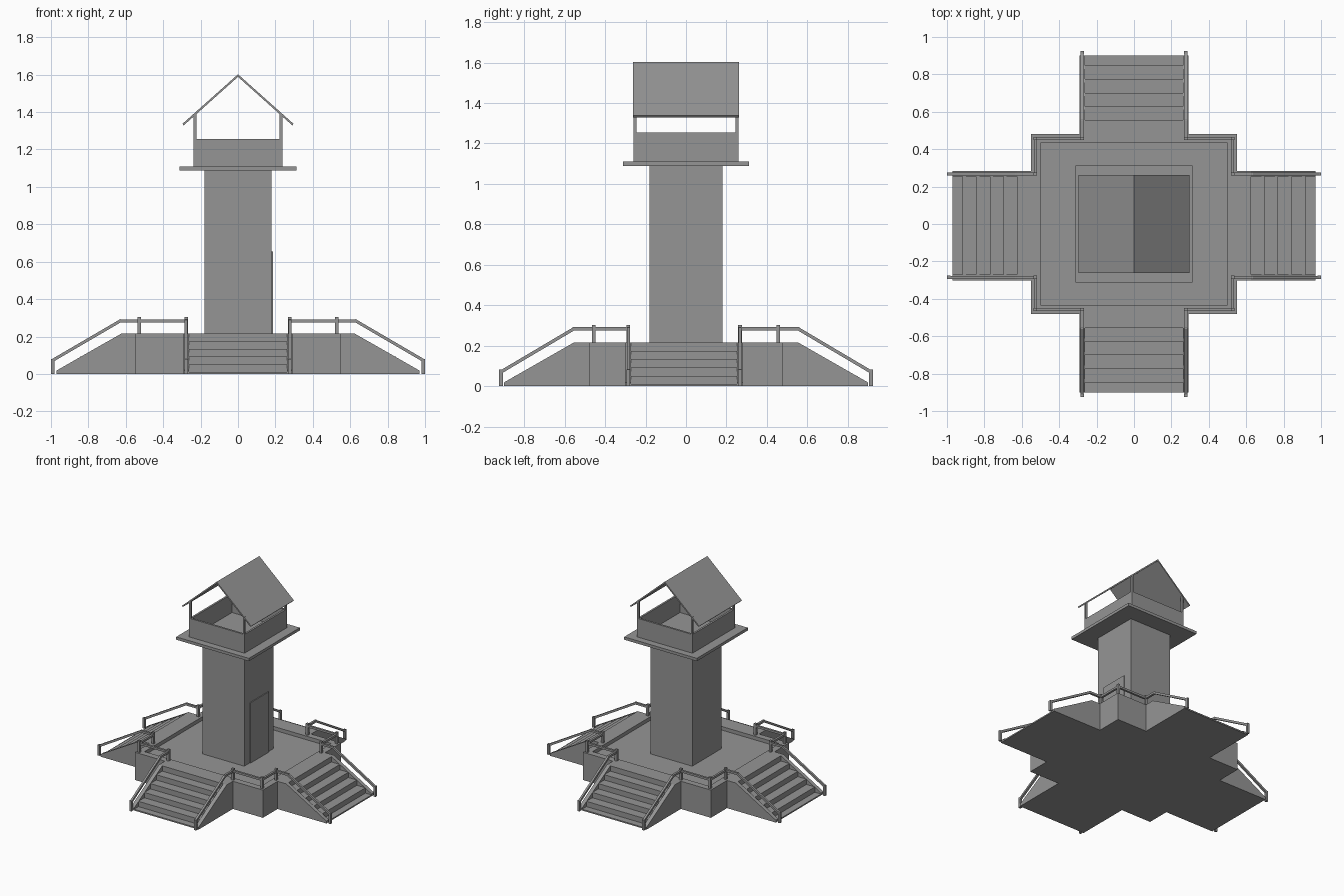
import bpy, bmesh
from mathutils import Vector

if "Cube" in bpy.data.objects:
    bpy.data.objects.remove(bpy.data.objects["Cube"])

TOP = 0.215      # platform rim height
FLOOR = 0.187    # recessed platform floor
PX, PY = 0.55, 0.48   # platform half sizes
OFF = -0.009     # slight offset of the side stairs along y

grey = bpy.data.materials.new("dark_grey")
grey.diffuse_color = (0.3, 0.3, 0.3, 1)
grey.use_nodes = True
grey.node_tree.nodes["Principled BSDF"].inputs["Base Color"].default_value = grey.diffuse_color


def finish(name, bm):
    bmesh.ops.recalc_face_normals(bm, faces=bm.faces)
    me = bpy.data.meshes.new(name)
    bm.to_mesh(me)
    bm.free()
    me.materials.append(grey)
    ob = bpy.data.objects.new(name, me)
    bpy.context.collection.objects.link(ob)
    return ob


def add_box(bm, x0, x1, y0, y1, z0, z1):
    vs = bmesh.ops.create_cube(bm, size=1)["verts"]
    for v in vs:
        v.co = Vector((x1 if v.co.x > 0 else x0, y1 if v.co.y > 0 else y0, z1 if v.co.z > 0 else z0))


def box(name, *dims):
    bm = bmesh.new()
    add_box(bm, *dims)
    return finish(name, bm)


def add_prism(bm, pts, place, w0, w1):
    """Extrude a (d, z) profile from w0 to w1, mapped to 3D by place(d, w, z)."""
    a = [bm.verts.new(place(d, w0, z)) for d, z in pts]
    b = [bm.verts.new(place(d, w1, z)) for d, z in pts]
    bm.faces.new(a)
    bm.faces.new(b[::-1])
    n = len(pts)
    for i in range(n):
        j = (i + 1) % n
        bm.faces.new((a[i], b[i], b[j], a[j]))


def add_beam(bm, p, q, r=0.008):
    """Square bar between two points."""
    p, q = Vector(p), Vector(q)
    u = (q - p).normalized()
    side = u.cross(Vector((0, 0, 1))).normalized()
    up = side.cross(u)
    p, q = p - u * r * 0.8, q + u * r * 0.8
    a, b = [[bm.verts.new(c + side * i * r + up * j * r)
             for i, j in ((-1, -1), (1, -1), (1, 1), (-1, 1))] for c in (p, q)]
    bm.faces.new(a)
    bm.faces.new(b[::-1])
    for i in range(4):
        j = (i + 1) % 4
        bm.faces.new((a[i], b[i], b[j], a[j]))


# platform: a solid block with its floor pushed down inside a rim
bm = bmesh.new()
add_box(bm, -PX, PX, -PY, PY, 0, TOP)
top = max(bm.faces, key=lambda f: f.calc_center_median().z)
inner = bmesh.ops.extrude_discrete_faces(bm, faces=[])["faces"]
bmesh.ops.inset_individual(bm, faces=[top], thickness=0.05)
for v in top.verts:
    v.co = Vector((0.5 if v.co.x > 0 else -0.5, 0.432 if v.co.y > 0 else -0.432, TOP))
low = bmesh.ops.inset_individual(bm, faces=[top], thickness=0.0)
for v in top.verts:
    v.co.z = FLOOR
finish("platform", bm)

# four stairs with sloping side walls
places = {
    "front": (PY, lambda d, w, z: (w, -d, z)),
    "back": (PY, lambda d, w, z: (w, d, z)),
    "right": (PX, lambda d, w, z: (d, w + OFF, z)),
    "left": (PX, lambda d, w, z: (-d, w + OFF, z)),
}
for side, (s, place) in places.items():
    steps = [(s, 0), (s, TOP)]
    for i in range(5):
        d = s + 0.075 + i * 0.073
        steps += [(d, TOP - i * 0.041), (d, TOP - (i + 1) * 0.041)]
    steps += [(s + 0.42, 0.01), (s + 0.42, 0)]
    bm = bmesh.new()
    add_prism(bm, steps, place, -0.262, 0.262)
    finish(side + "_steps", bm)

    wall = [(s, 0), (s, TOP), (s + 0.075, TOP), (s + 0.42, 0.018), (s + 0.42, 0)]
    bm = bmesh.new()
    for w0, w1 in ((-0.292, -0.262), (0.262, 0.292)):
        add_prism(bm, wall, place, w0, w1)
    finish(side + "_stair_walls", bm)

# handrails: one run per corner, from one stair foot around to the next
RZ = 0.283
for sx in (-1, 1):
    for sy in (-1, 1):
        ax, ay = sx * 0.277, sy * 0.276 + OFF
        cx, cy = sx * 0.527, sy * 0.457
        path = [(ax, sy * 0.91, 0.073), (ax, sy * 0.555, RZ), (ax, cy, RZ), (cx, cy, RZ),
                (cx, ay, RZ), (sx * 0.63, ay, RZ), (sx * 0.99, ay, 0.073)]
        bm = bmesh.new()
        for p, q in zip(path, path[1:]):
            add_beam(bm, p, q)
        for x, y, z0, z1 in ((ax, sy * 0.915, 0, 0.081), (sx * 0.991, ay, 0, 0.081),
                             (ax, cy, TOP, 0.303), (cx, cy, TOP, 0.303), (cx, ay, TOP, 0.303)):
            add_box(bm, x - 0.009, x + 0.009, y - 0.009, y + 0.009, z0, z1)
        label = ("left", "right")[sx > 0] + ("_front", "_back")[sy > 0]
        finish(label + "_handrail", bm)

# tower shaft, door and lookout deck
box("tower_shaft", -0.18, 0.18, -0.18, 0.18, FLOOR, 1.09)
box("tower_door", 0.17, 0.187, -0.112, 0.112, FLOOR, 0.655)
box("lookout_deck", -0.312, 0.312, -0.312, 0.312, 1.088, 1.11)

# open parapet
X, Y, T = 0.238, 0.26, 0.015
bm = bmesh.new()
for s in (-1, 1):
    add_box(bm, *sorted((s * X, s * (X - T))), -Y, Y, 1.11, 1.255)
    add_box(bm, -X + T, X - T, *sorted((s * Y, s * (Y - T))), 1.11, 1.255)
finish("parapet", bm)

# roof posts
bm = bmesh.new()
for sx in (-1, 1):
    for sy in (-1, 1):
        add_box(bm, *sorted((sx * X, sx * (X - T))), *sorted((sy * Y, sy * (Y - T))), 1.25, 1.39)
finish("roof_posts", bm)

# thin gable roof, one chevron profile
roof = [(-0.297, 1.337), (0, 1.602), (0.297, 1.337), (0.29, 1.329), (0, 1.588), (-0.29, 1.329)]
bm = bmesh.new()
add_prism(bm, roof, lambda d, w, z: (d, w, z), -0.262, 0.262)
finish("gable_roof", bm)
